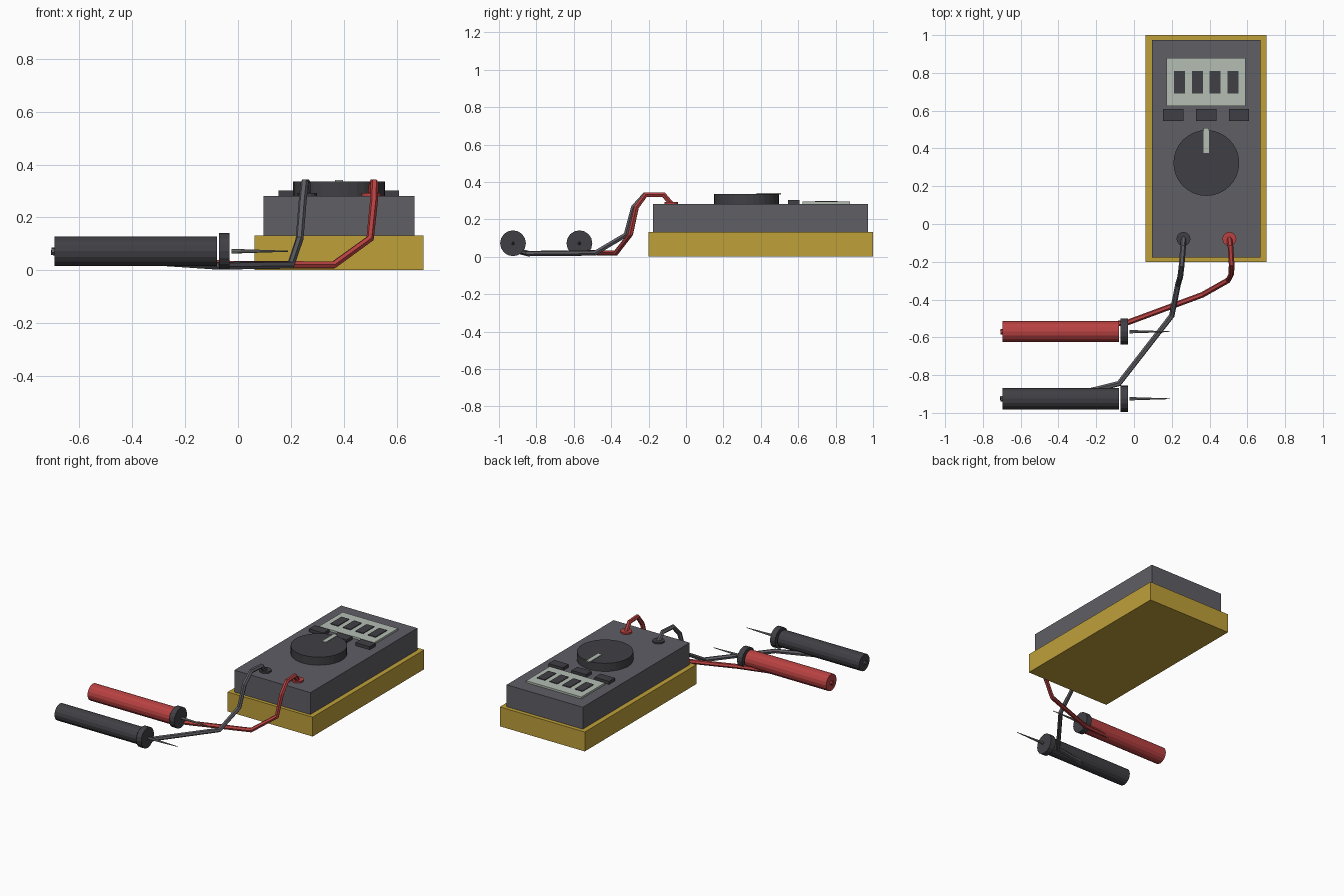
import bpy
import math

if "Cube" in bpy.data.objects:
    bpy.data.objects.remove(bpy.data.objects["Cube"])


def material(name, rgb):
    m = bpy.data.materials.new(name)
    m.diffuse_color = (*rgb, 1)
    m.use_nodes = True
    m.node_tree.nodes["Principled BSDF"].inputs["Base Color"].default_value = m.diffuse_color
    return m


yellow = material("mustard yellow", (0.52, 0.35, 0.042))
grey = material("slate grey", (0.115, 0.112, 0.13))
dark = material("charcoal", (0.051, 0.05, 0.058))
pale = material("pale screen", (0.456, 0.515, 0.456))
red = material("red", (0.485, 0.053, 0.053))
metal = material("metal", (0.22, 0.23, 0.22))


def finish(name, mat):
    ob = bpy.context.object
    ob.name = name
    ob.data.materials.append(mat)
    return ob


def box(name, mat, x0, x1, y0, y1, z0, z1):
    bpy.ops.mesh.primitive_cube_add(
        size=1, location=((x0 + x1) / 2, (y0 + y1) / 2, (z0 + z1) / 2))
    bpy.context.object.scale = (x1 - x0, y1 - y0, z1 - z0)
    return finish(name, mat)


def disc(name, mat, x, y, z0, z1, r, sides):
    bpy.ops.mesh.primitive_cylinder_add(
        vertices=sides, radius=r, depth=z1 - z0, location=(x, y, (z0 + z1) / 2))
    return finish(name, mat)


def rod(name, mat, x0, x1, y, z, r0, r1, sides=16):
    # Round bar along x, optionally tapered towards +x
    bpy.ops.mesh.primitive_cone_add(
        vertices=sides, radius1=r0, radius2=r1, depth=x1 - x0,
        location=((x0 + x1) / 2, y, z), rotation=(0, math.pi / 2, 0))
    return finish(name, mat)


def cable(name, mat, points):
    cu = bpy.data.curves.new(name, "CURVE")
    cu.dimensions = "3D"
    cu.bevel_depth = 0.015
    cu.bevel_resolution = 1
    cu.use_fill_caps = True
    sp = cu.splines.new("POLY")
    sp.points.add(len(points) - 1)
    for p, co in zip(sp.points, points):
        p.co = (*co, 1)
    sp.use_smooth = False
    cu.materials.append(mat)
    ob = bpy.data.objects.new(name, cu)
    bpy.context.collection.objects.link(ob)


# Meter housing
box("base_shell", yellow, 0.062, 0.702, -0.2, 1.0, 0, 0.132)
box("upper_body", grey, 0.096, 0.669, -0.177, 0.973, 0.132, 0.281)

# Display with four digits
box("screen", pale, 0.173, 0.589, 0.624, 0.878, 0.281, 0.294)
for i in range(4):
    x = 0.241 + i * 0.0945
    box(f"digit_{i + 1}", dark, x - 0.029, x + 0.029, 0.69, 0.81, 0.292, 0.299)

# Push buttons
for i in range(3):
    x = 0.208 + i * 0.174
    box(f"button_{i + 1}", dark, x - 0.054, x + 0.054, 0.545, 0.608, 0.281, 0.302)

# Selector dial and its pointer
disc("dial", dark, 0.383, 0.323, 0.281, 0.336, 0.174, 32)
box("dial_pointer", pale, 0.368, 0.398, 0.376, 0.507, 0.333, 0.341)

# Sockets
disc("black_socket", dark, 0.262, -0.079, 0.281, 0.292, 0.037, 16)
disc("red_socket", red, 0.505, -0.079, 0.281, 0.292, 0.037, 16)

# Test probes: handle, guard and needle
for label, mat, y in (("red", red, -0.57), ("black", dark, -0.925)):
    rod(f"{label}_probe_handle", mat, -0.695, -0.08, y, 0.072, 0.056, 0.056)
    rod(f"{label}_probe_guard", dark, -0.071, -0.033, y, 0.072, 0.069, 0.069)
    rod(f"{label}_probe_needle", metal, -0.024, 0.19, y, 0.072, 0.009, 0.002, 8)

# Leads running from the sockets through the handles
cable("black_lead", grey, [
    (0.262, -0.079, 0.283), (0.26, -0.12, 0.332), (0.252, -0.22, 0.332),
    (0.245, -0.28, 0.265), (0.233, -0.32, 0.118), (0.2, -0.485, 0.02),
    (-0.08, -0.845, 0.017), (-0.35, -0.912, 0.035), (-0.707, -0.925, 0.072)])
cable("red_lead", red, [
    (0.505, -0.079, 0.283), (0.511, -0.12, 0.332), (0.517, -0.215, 0.332),
    (0.515, -0.265, 0.265), (0.5, -0.297, 0.12), (0.362, -0.375, 0.02),
    (-0.03, -0.52, 0.022), (-0.35, -0.562, 0.045), (-0.707, -0.57, 0.072)])
